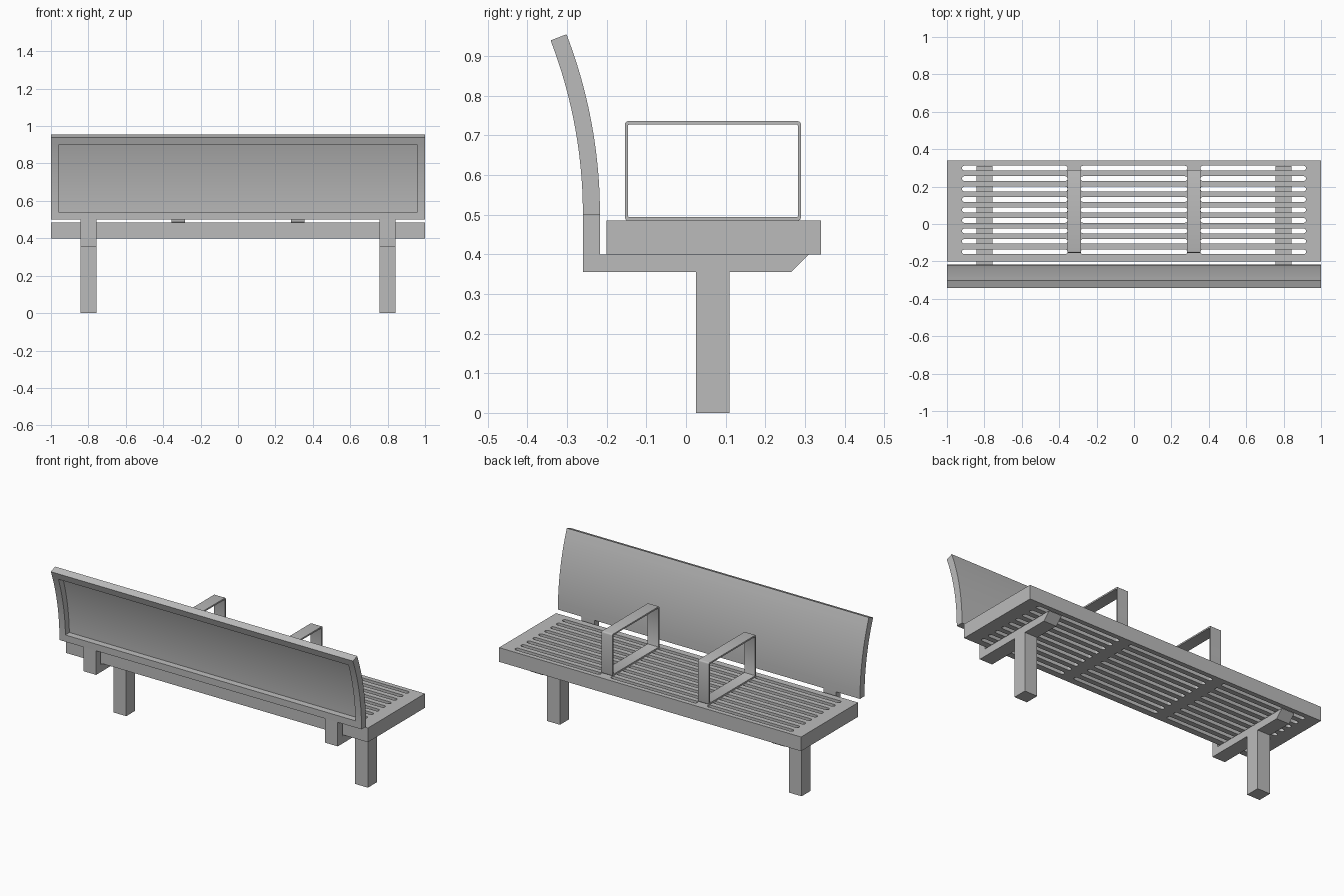
import bpy, bmesh
from math import sin, cos, pi, radians
from mathutils import Matrix

cube = bpy.data.objects.get("Cube")
if cube:
    bpy.data.objects.remove(cube, do_unlink=True)

metal = bpy.data.materials.new("grey metal")
metal.use_nodes = True
GREY = (0.5, 0.5, 0.5, 1)
metal.diffuse_color = GREY
metal.node_tree.nodes["Principled BSDF"].inputs["Base Color"].default_value = GREY

# Local x, y, z of a side profile become world y, z, x
SIDE = Matrix(((0, 0, 1, 0), (1, 0, 0, 0), (0, 1, 0, 0), (0, 0, 0, 1)))


def add_object(name, mesh):
    mesh.materials.clear()
    mesh.materials.append(metal)
    obj = bpy.data.objects.new(name, mesh)
    bpy.context.collection.objects.link(obj)
    bpy.ops.object.select_all(action="DESELECT")
    obj.select_set(True)
    bpy.context.view_layer.objects.active = obj
    bpy.ops.object.shade_smooth_by_angle(angle=radians(35))
    return obj


def rounded_rect(x0, x1, y0, y1, r, steps=5):
    """Outline of a rectangle with round corners."""
    points = []
    corners = ((x1 - r, y1 - r), (x0 + r, y1 - r), (x0 + r, y0 + r), (x1 - r, y0 + r))
    for k, (cx, cy) in enumerate(corners):
        for s in range(steps + 1):
            a = (k + s / steps) * pi / 2
            points.append((cx + r * cos(a), cy + r * sin(a)))
    return points


def plate(name, outlines, thickness, matrix):
    """Flat plate from an outline; further outlines become holes."""
    curve = bpy.data.curves.new(name, "CURVE")
    curve.dimensions = "2D"
    curve.fill_mode = "BOTH"
    curve.extrude = thickness / 2
    for outline in outlines:
        spline = curve.splines.new("POLY")
        spline.points.add(len(outline) - 1)
        for point, (x, y) in zip(spline.points, outline):
            point.co = (x, y, 0, 1)
        spline.use_cyclic_u = True
    helper = bpy.data.objects.new(name + " outline", curve)
    bpy.context.collection.objects.link(helper)
    graph = bpy.context.evaluated_depsgraph_get()
    mesh = bpy.data.meshes.new_from_object(helper.evaluated_get(graph))
    bpy.data.objects.remove(helper, do_unlink=True)
    bm = bmesh.new()
    bm.from_mesh(mesh)
    bmesh.ops.remove_doubles(bm, verts=bm.verts, dist=0.0001)
    bm.transform(matrix)
    bmesh.ops.recalc_face_normals(bm, faces=bm.faces)
    bm.to_mesh(mesh)
    bm.free()
    mesh.name = name
    return add_object(name, mesh)


# Seat slab with three columns of nine through slots
seat = [[(-1, -0.2), (1, -0.2), (1, 0.34), (-1, 0.34)]]
for x0, x1 in ((-0.92, -0.355), (-0.285, 0.285), (0.355, 0.92)):
    for row in range(9):
        y = -0.149 + row * 0.056
        seat.append(rounded_rect(x0, x1, y - 0.0125, y + 0.0125, 0.0124))
plate("seat", seat, 0.085, Matrix.Translation((0, 0, 0.4425)))

# Supports and armrests, mirrored left and right
bracket = [(-0.26, 0.5), (-0.26, 0.356), (0.266, 0.356), (0.31, 0.4), (-0.217, 0.4), (-0.217, 0.5)]
leg = [(0.025, 0), (0.11, 0), (0.11, 0.356), (0.025, 0.356)]
arm = [rounded_rect(-0.154, 0.29, 0.485, 0.736, 0.008, 3),
       rounded_rect(-0.146, 0.282, 0.494, 0.727, 0.002, 2)]
for side, sign in (("left", 1), ("right", -1)):
    at_support = Matrix.Translation((sign * 0.8, 0, 0)) @ SIDE
    plate(side + " bracket", [bracket], 0.085, at_support)
    plate(side + " leg", [leg], 0.085, at_support)
    plate(side + " armrest", arm, 0.072, Matrix.Translation((sign * 0.32, 0, 0)) @ SIDE)

# Curved backrest: an arc leaning away from the seat, hollowed on its rear
R_SEAT, R_REAR, R_FLOOR = 1.27, 1.227, 1.264
CENTRE_Y, CENTRE_Z = -0.217 - R_SEAT, 0.5
angles = [0] + [1.9 + 17.1 * i / 16 for i in range(17)] + [21]
columns = (-1, -0.96, 0.96, 1)


def arc_point(x, degrees, r):
    a = radians(degrees)
    return (x, CENTRE_Y + r * cos(a), CENTRE_Z + r * sin(a))


bm = bmesh.new()
rear, front = [[[bm.verts.new(arc_point(x, a, r)) for x in columns] for a in angles]
               for r in (R_REAR, R_SEAT)]
rows, cols = len(angles) - 1, len(columns) - 1
recess = []
for i in range(rows):
    for j in range(cols):
        for grid in (rear, front):
            face = bm.faces.new((grid[i][j], grid[i][j + 1], grid[i + 1][j + 1], grid[i + 1][j]))
            if grid is rear and 0 < i < rows - 1 and j == 1:
                recess.append(face)
    for j in (0, cols):
        bm.faces.new((rear[i][j], rear[i + 1][j], front[i + 1][j], front[i][j]))
for i in (0, rows):
    for j in range(cols):
        bm.faces.new((rear[i][j], rear[i][j + 1], front[i][j + 1], front[i][j]))
bmesh.ops.recalc_face_normals(bm, faces=bm.faces)

# Sink the middle of the rear face to leave a rim
bmesh.ops.inset_region(bm, faces=recess, thickness=0, depth=0)
scale = R_FLOOR / R_REAR
for v in {v for f in recess for v in f.verts}:
    v.co.y = CENTRE_Y + (v.co.y - CENTRE_Y) * scale
    v.co.z = CENTRE_Z + (v.co.z - CENTRE_Z) * scale
bmesh.ops.recalc_face_normals(bm, faces=bm.faces)
mesh = bpy.data.meshes.new("backrest")
bm.to_mesh(mesh)
bm.free()
add_object("backrest", mesh)
